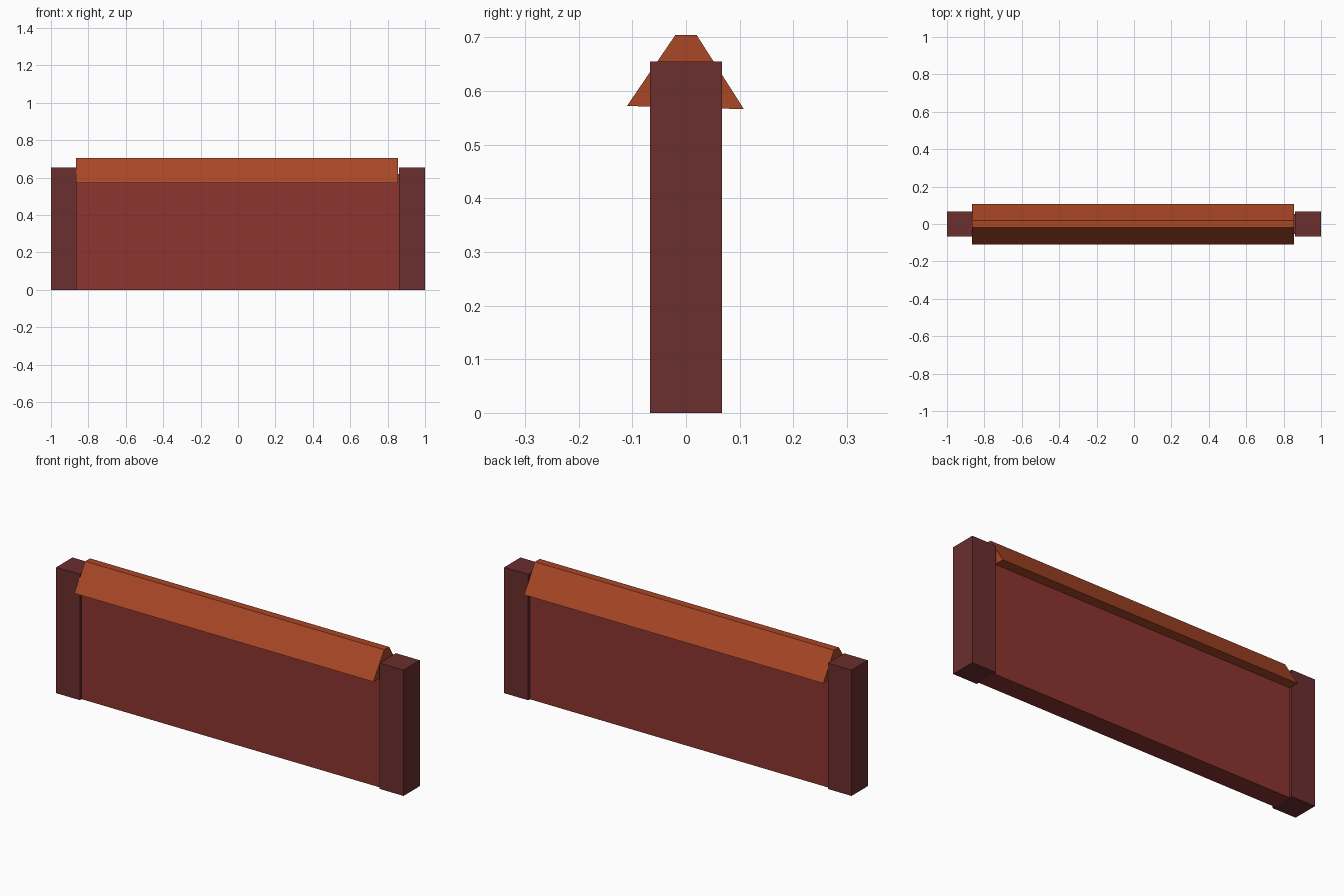
import bpy

if "Cube" in bpy.data.objects:
    bpy.data.objects.remove(bpy.data.objects["Cube"])


def material(name, rgb):
    # sRGB bytes to linear diffuse colour
    lin = [(c / 255 / 12.92) if c < 11 else ((c / 255 + 0.055) / 1.055) ** 2.4 for c in rgb]
    m = bpy.data.materials.new(name)
    m.diffuse_color = (*lin, 1)
    m.use_nodes = True
    m.node_tree.nodes["Principled BSDF"].inputs["Base Color"].default_value = m.diffuse_color
    return m


def prism(name, profile, x0, x1, mat):
    """Extrude a closed (y, z) profile along x."""
    n = len(profile)
    verts = [(x, y, z) for x in (x0, x1) for y, z in profile]
    faces = [tuple(reversed(range(n))), tuple(range(n, 2 * n))]
    faces += [(i, (i + 1) % n, n + (i + 1) % n, n + i) for i in range(n)]
    me = bpy.data.meshes.new(name)
    me.from_pydata(verts, [], faces)
    me.materials.append(mat)
    ob = bpy.data.objects.new(name, me)
    bpy.context.collection.objects.link(ob)
    return ob


def rect(half, top):
    return [(-half, 0), (half, 0), (half, top), (-half, top)]


wall_red = material("brick red", (140, 53, 47))
post_red = material("dark maroon", (107, 46, 46))
tile_orange = material("tile orange", (170, 71, 38))

# Wall panel between the posts
prism("wall_panel", rect(0.053, 0.62), -0.866, 0.864, wall_red)

# End posts
prism("left_post", rect(0.067, 0.655), -1.0, -0.864, post_red)
prism("right_post", rect(0.067, 0.655), 0.862, 1.0, post_red)

# Sloped coping with a narrow flat ridge
coping = [(-0.11, 0.572), (0.108, 0.566), (0.02, 0.704), (-0.02, 0.704)]
prism("coping", coping, -0.866, 0.856, tile_orange)
